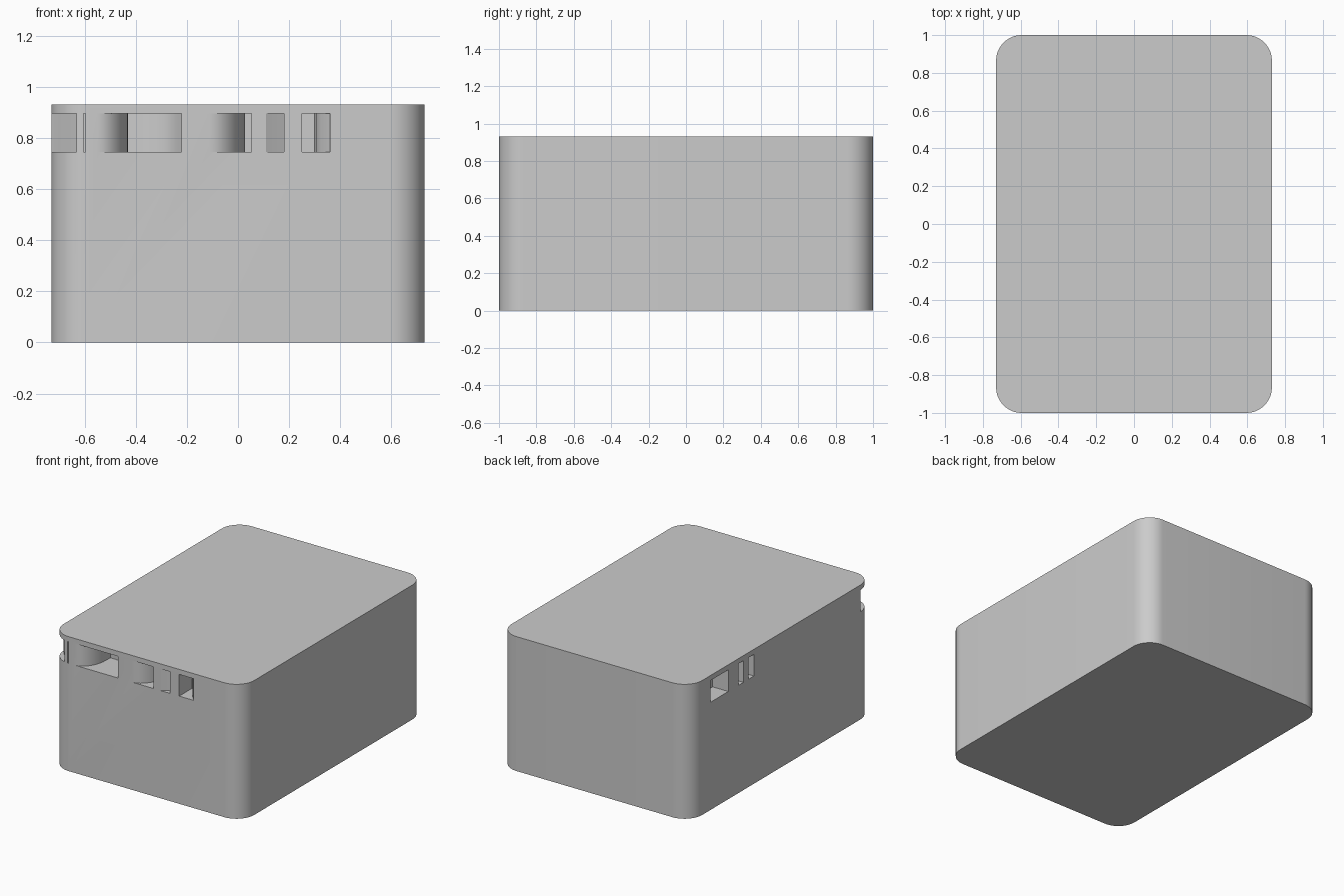
import bpy, bmesh, math

if "Cube" in bpy.data.objects:
    bpy.data.objects.remove(bpy.data.objects["Cube"])

W, D, H, R = 0.73, 1.0, 0.93, 0.135
Z0, Z1 = 0.745, 0.895


def prism(bm, pts, z0, z1):
    low = [bm.verts.new((x, y, z0)) for x, y in pts]
    high = [bm.verts.new((x, y, z1)) for x, y in pts]
    bm.faces.new(low)
    bm.faces.new(high)
    n = len(pts)
    for i in range(n):
        j = (i + 1) % n
        bm.faces.new((low[i], low[j], high[j], high[i]))


def finish(bm, name):
    bmesh.ops.recalc_face_normals(bm, faces=bm.faces[:])
    me = bpy.data.meshes.new(name)
    bm.to_mesh(me)
    bm.free()
    ob = bpy.data.objects.new(name, me)
    bpy.context.collection.objects.link(ob)
    return ob


def arc(cx, cy, rx, ry, a0, a1, n=8):
    return [(cx + rx * math.cos(math.radians(a0 + (a1 - a0) * i / n)),
             cy + ry * math.sin(math.radians(a0 + (a1 - a0) * i / n))) for i in range(n + 1)]


# Solid block with rounded upright corners
outline = []
for k, (sx, sy) in enumerate(((1, 1), (-1, 1), (-1, -1), (1, -1))):
    outline += arc(sx * (W - R), sy * (D - R), R, R, 90 * k, 90 * k + 90, 12)
bm = bmesh.new()
prism(bm, outline, 0, H)
block = finish(bm, "rounded_block")

O = -1.1
pockets = [
    # front left corner notch
    [(-0.85, O), (-0.632, O), (-0.632, -0.985), (-0.66, -0.955), (-0.70, -0.90), (-0.735, -0.86), (-0.85, -0.86)],
    # narrow slit
    [(-0.604, O), (-0.597, O), (-0.597, -0.92), (-0.604, -0.92)],
    # wide front opening with curved back walls
    [(-0.55, O)] + [(-0.22, O)] + [(-0.22, -0.88)]
    + arc(-0.43, -0.88, 0.2, 0.1, 0, 90) + arc(-0.55, -0.82, 0.12, 0.18, 0, -90),
    # middle opening, curved on its left
    [(-0.112, O), (0.052, O), (0.052, -0.78)] + arc(-0.112, -0.78, 0.14, 0.22, 0, -90),
    # shallow sliver
    [(0.11, O), (0.18, O), (0.18, -0.955), (0.145, -0.975), (0.11, -0.997)],
    # right front opening
    [(0.25, O), (0.36, O), (0.36, -0.995), (0.325, -0.96), (0.305, -0.92), (0.30, -0.86), (0.25, -0.86)],
    # left side openings
    [(-0.85, 0.58), (-0.61, 0.58), (-0.61, 0.67), (-0.66, 0.775), (-0.85, 0.775)],
    [(-0.85, 0.415), (-0.62, 0.415), (-0.62, 0.47), (-0.85, 0.47)],
    [(-0.85, 0.30), (-0.62, 0.30), (-0.62, 0.36), (-0.85, 0.36)],
]
bm = bmesh.new()
for p in pockets:
    clean = [q for i, q in enumerate(p) if math.dist(q, p[i - 1]) > 0.012 or abs(q[1] - O) < 1e-6 or len(p) == 4]
    prism(bm, clean, Z0, Z1)
cutter = finish(bm, "pocket_cutter")
cutter.hide_render = True

# Cut the pockets under the top skin
mod = block.modifiers.new("pockets", 'BOOLEAN')
mod.object = cutter
mod.operation = 'DIFFERENCE'
mod.solver = 'EXACT'
bpy.context.view_layer.objects.active = block
block.select_set(True)
cutter.select_set(False)
bpy.ops.object.modifier_apply(modifier=mod.name)
bpy.data.objects.remove(cutter)

bpy.ops.object.shade_smooth_by_angle(angle=math.radians(30))
